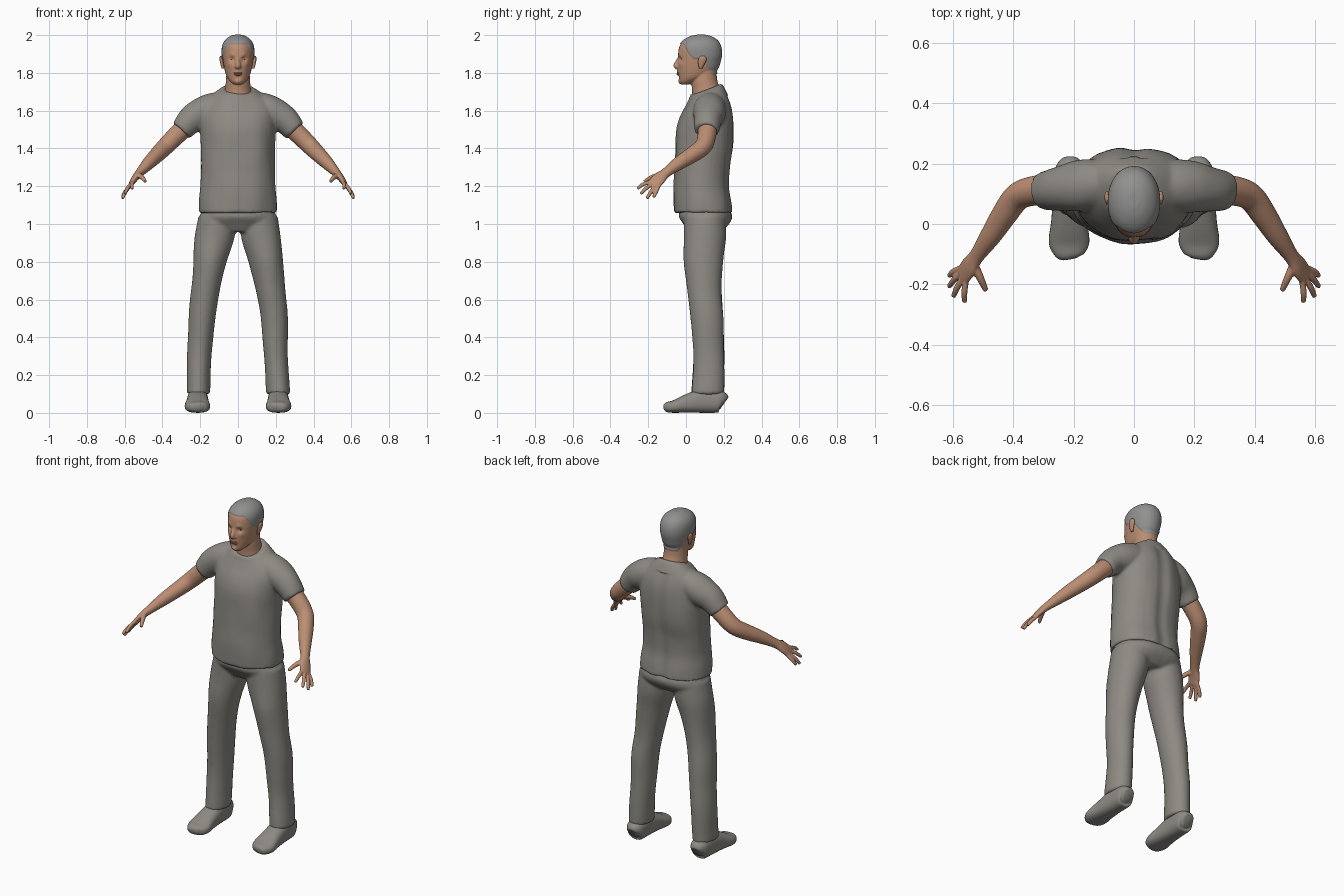
import bpy, bmesh, math
from mathutils import Vector, noise

if "Cube" in bpy.data.objects:
    bpy.data.objects.remove(bpy.data.objects["Cube"])


def material(name, rgb):
    mat = bpy.data.materials.new(name)
    mat.use_nodes = True
    mat.diffuse_color = (*rgb, 1)
    mat.node_tree.nodes["Principled BSDF"].inputs["Base Color"].default_value = (*rgb, 1)
    return mat


CLOTH = material("grey cloth", (0.27, 0.255, 0.23))
HAIR = material("grey hair", (0.28, 0.28, 0.27))
SKIN = material("skin", (0.50, 0.27, 0.17))
LIP = material("lip", (0.42, 0.20, 0.14))
EYE = material("eye", (0.16, 0.10, 0.07))
X, Y, Z = Vector((1, 0, 0)), Vector((0, 1, 0)), Vector((0, 0, 1))


def resample(rings, steps=5):
    """Smooth interpolation through ring values."""
    out = []
    for i in range(len(rings) - 1):
        p0, p1 = rings[max(i - 1, 0)], rings[i]
        p2, p3 = rings[i + 1], rings[min(i + 2, len(rings) - 1)]
        for s in range(steps):
            t = s / steps
            out.append([b + 0.5 * t * (c - a + t * (2 * a - 5 * b + 4 * c - d + t * (3 * (b - c) + d - a)))
                        for a, b, c, d in zip(p0, p1, p2, p3)])
    return out + [list(rings[-1])]


def tube(bm, rings, ref=X, level=False, power=2.0, side=1, tilt=0.0, sides=32):
    """Loft of rings (x, y, z, half width, half depth); level rings stay horizontal."""
    rings = resample(rings)
    centres = [Vector(r[:3]) for r in rings]
    loops = []
    for i, (c, r) in enumerate(zip(centres, rings)):
        axis = Z if level else (centres[min(i + 1, len(rings) - 1)] - centres[max(i - 1, 0)]).normalized()
        u = (ref - axis * ref.dot(axis)).normalized()
        v = axis.cross(u)
        lean = tilt * (i / (len(rings) - 1)) ** 4
        loop = []
        for k in range(sides):
            a = math.tau * k / sides
            ca, sa = math.cos(a), math.sin(a)
            p = c + u * math.copysign(abs(ca) ** (2 / power), ca) * r[3] \
                + v * math.copysign(abs(sa) ** (2 / power), sa) * r[4]
            p.z += lean * (p.y - c.y)
            loop.append(bm.verts.new((p.x * side, p.y, p.z)))
        loops.append(loop)
    for a, b in zip(loops, loops[1:]):
        for k in range(sides):
            j = (k + 1) % sides
            bm.faces.new((a[k], a[j], b[j], b[k]))
    bm.faces.new(loops[0])
    bm.faces.new(loops[-1])


def ball(bm, centre, size, side=1):
    made = bmesh.ops.create_uvsphere(bm, u_segments=20, v_segments=12, radius=1)["verts"]
    for v in made:
        v.co = Vector((side * (centre[0] + v.co.x * size[0]),
                       centre[1] + v.co.y * size[1], centre[2] + v.co.z * size[2]))


def finish(bm, name, mats, voxel=0, smooth=4):
    """Make the object; with a voxel size the overlapping pieces fuse into one skin."""
    bmesh.ops.recalc_face_normals(bm, faces=bm.faces)
    mesh = bpy.data.meshes.new(name)
    bm.to_mesh(mesh)
    bm.free()
    obj = bpy.data.objects.new(name, mesh)
    bpy.context.collection.objects.link(obj)
    if voxel:
        remesh = obj.modifiers.new("fuse", "REMESH")
        remesh.mode, remesh.voxel_size = "VOXEL", voxel
        relax = obj.modifiers.new("relax", "SMOOTH")
        relax.factor, relax.iterations = 0.5, smooth
        graph = bpy.context.evaluated_depsgraph_get()
        fused = bpy.data.meshes.new_from_object(obj.evaluated_get(graph))
        obj.modifiers.clear()
        obj.data = fused
    obj.data.materials.clear()
    for mat in mats:
        obj.data.materials.append(mat)
    obj.data.shade_smooth()
    return obj


def wrinkle(obj, scale, depth):
    moves = [v.normal * depth * noise.noise(Vector((v.co.x, v.co.y, v.co.z * 0.6)) * scale)
             for v in obj.data.vertices]
    for v, m in zip(obj.data.vertices, moves):
        v.co += m


# Shirt: body plus two short sleeves
bm = bmesh.new()
tube(bm, [(0, .095, 1.06, .207, .157), (0, .09, 1.12, .206, .153), (0, .083, 1.2, .197, .148),
          (0, .088, 1.3, .193, .15), (0, .098, 1.4, .195, .156), (0, .104, 1.5, .2, .154),
          (0, .111, 1.58, .195, .14), (0, .116, 1.64, .172, .118), (0, .115, 1.69, .125, .095),
          (0, .108, 1.715, .086, .084)], level=True, power=2.2, tilt=.35)
for s in (1, -1):
    tube(bm, [(.07, .13, 1.625, .075, .075), (.13, .13, 1.61, .085, .083), (.19, .125, 1.585, .085, .085),
              (.25, .115, 1.55, .072, .075), (.302, .108, 1.495, .062, .06)], ref=Y, side=s)
shirt = finish(bm, "shirt", [CLOTH], voxel=.009, smooth=5)
for v in shirt.data.vertices:
    if v.co.y > .12 and v.co.z < 1.68:  # hollow along the spine
        v.co.y -= .012 * math.exp(-(v.co.x / .035) ** 2) * min(1, (v.co.y - .12) * 12)
wrinkle(shirt, 9, .007)

# Trousers: hips plus two legs
bm = bmesh.new()
tube(bm, [(0, .1, 1.08, .19, .13), (0, .103, 1.04, .2, .142), (0, .107, 1.0, .2, .12),
          (0, .1, .96, .12, .085)], level=True, power=2.3)
for s in (1, -1):
    tube(bm, [(.11, .1, 1.04, .1, .11), (.123, .1, .93, .106, .11), (.148, .093, .8, .09, .104),
              (.172, .097, .65, .078, .092), (.19, .112, .5, .071, .086), (.203, .12, .3, .064, .081),
              (.211, .115, .1, .062, .086)], level=True, side=s)
trousers = finish(bm, "trousers", [CLOTH], voxel=.009, smooth=4)
wrinkle(trousers, 8, .005)

# Shoes, arms with hands
ACROSS_PALM = Vector((.35, .8, -.49))
FINGERS = [[(.555, -.19, 1.225), (.56, -.258, 1.187)], [(.563, -.175, 1.212), (.598, -.24, 1.16)],
           [(.57, -.158, 1.2), (.612, -.207, 1.135)], [(.575, -.14, 1.19), (.612, -.172, 1.142)]]
for s, label in ((1, "left"), (-1, "right")):
    bm = bmesh.new()
    tube(bm, [(.212, .202, .05, .028, .035), (.212, .18, .06, .05, .058), (.213, .1, .065, .054, .065),
              (.214, .01, .05, .06, .05), (.215, -.06, .034, .067, .034), (.214, -.1, .03, .05, .027),
              (.212, -.115, .028, .025, .015)], power=2.5, side=s)
    finish(bm, label + "_shoe", [CLOTH])

    bm = bmesh.new()
    tube(bm, [(.26, .115, 1.53, .052, .052), (.33, .11, 1.465, .049, .049), (.385, .09, 1.41, .046, .046),
              (.43, .03, 1.365, .043, .041), (.475, -.04, 1.32, .036, .034), (.52, -.105, 1.272, .027, .023),
              (.545, -.14, 1.243, .036, .018), (.568, -.172, 1.208, .036, .012)],
         ref=ACROSS_PALM, side=s)
    for root, tip in FINGERS:
        base = Vector(root) + (Vector((.55, -.145, 1.235)) - Vector(root)) * .4
        mid = (Vector(root) + Vector(tip)) / 2 + Vector((.004, -.002, .004))
        tube(bm, [(*base, .01, .01), (*mid, .0105, .0105), (*tip, .0085, .0085)],
             ref=ACROSS_PALM, side=s, sides=12)
    tube(bm, [(.532, -.128, 1.262, .015, .015), (.508, -.18, 1.247, .013, .013), (.49, -.22, 1.225, .009, .009)],
         ref=ACROSS_PALM, side=s, sides=12)
    finish(bm, label + "_arm", [SKIN], voxel=.004, smooth=3)

# Head: skull, neck, nose and chin fused together
bm = bmesh.new()
tube(bm, [(0, -.005, 1.738, .022, .02), (0, .01, 1.755, .042, .046), (0, .04, 1.78, .06, .08),
          (0, .06, 1.82, .072, .105), (0, .068, 1.86, .079, .112), (0, .073, 1.9, .083, .115),
          (0, .074, 1.94, .081, .109), (0, .076, 1.97, .067, .09), (0, .078, 1.99, .042, .056),
          (0, .08, 1.998, .018, .025)], level=True, power=2.1)
tube(bm, [(0, .115, 1.64, .085, .08), (0, .107, 1.71, .069, .075), (0, .097, 1.76, .064, .069),
          (0, .1, 1.83, .06, .06)], level=True)
tube(bm, [(0, -.028, 1.885, .009, .012), (0, -.043, 1.86, .01, .012), (0, -.053, 1.838, .014, .014),
          (0, -.045, 1.825, .012, .008)])
ball(bm, (0, -.022, 1.757), (.024, .02, .018))
for s in (1, -1):
    ball(bm, (.011, -.044, 1.832), (.009, .012, .008), s)
head = finish(bm, "head", [SKIN, HAIR], voxel=.0045, smooth=3)

# Sculpt brows, eye sockets, cheeks and mouth on the front of the face
SCULPT = [(.032, 1.872, .011, .014), (.03, 1.896, -.004, .012), (.046, 1.845, -.004, .016),
          (0, 1.803, -.005, .016), (0, 1.777, .005, .01)]
for v in head.data.vertices:
    if v.co.y < .03:
        for x, z, push, size in SCULPT:
            v.co.y += push * math.exp(-((abs(v.co.x) - x) ** 2 + (v.co.z - z) ** 2) / size ** 2)


def hairline(y):
    points = [(-1, 1.956), (-.012, 1.952), (.015, 1.9), (.04, 1.875), (.09, 1.87), (.14, 1.795), (1, 1.79)]
    for (a, za), (b, zb) in zip(points, points[1:]):
        if y <= b:
            return za + (zb - za) * (y - a) / (b - a)


bare = set()
for face in head.data.polygons:
    face.material_index = int(face.center.z > hairline(face.center.y))
    if not face.material_index:
        bare.update(face.vertices)
lift = [v.normal * (0 if v.index in bare else .004) for v in head.data.vertices]
for v, m in zip(head.data.vertices, lift):
    v.co += m

# Ears, eyes and lips
for s, label in ((1, "left"), (-1, "right")):
    bm = bmesh.new()
    tube(bm, [(.079, .078, 1.822, .006, .008), (.083, .08, 1.838, .008, .014), (.088, .086, 1.866, .009, .022),
              (.09, .088, 1.882, .007, .018), (.089, .088, 1.89, .004, .009)], level=True, side=s, sides=16)
    finish(bm, label + "_ear", [SKIN])
    bm = bmesh.new()
    ball(bm, (.032, -.014, 1.872), (.012, .012, .005), s)
    finish(bm, label + "_eye", [EYE])
bm = bmesh.new()
for z in (1.799, 1.791):
    ball(bm, (0, -.039, z), (.023, .0105, .0042))
finish(bm, "lips", [LIP])
